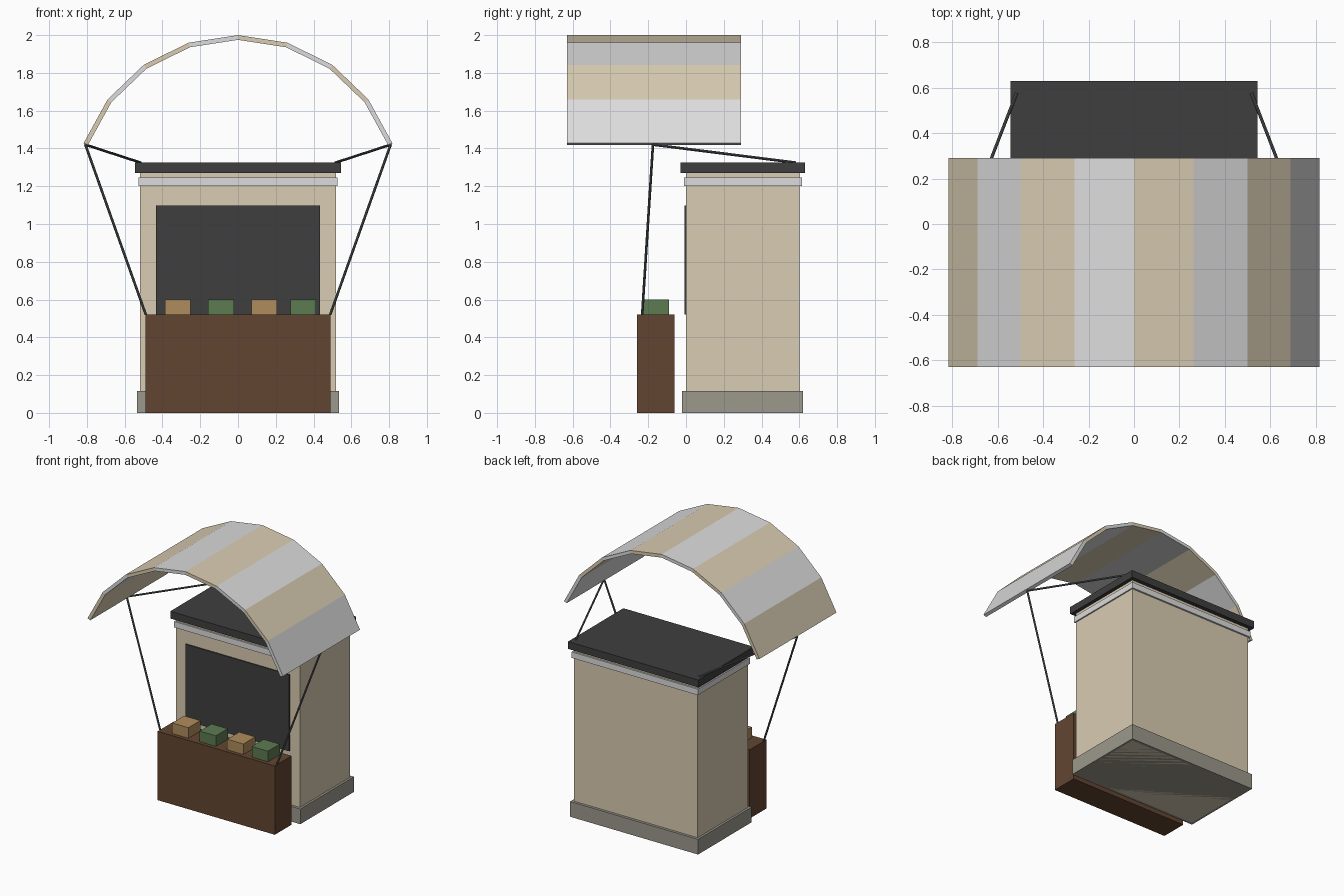
import bpy, bmesh, math
from mathutils import Vector

if "Cube" in bpy.data.objects:
    bpy.data.objects.remove(bpy.data.objects["Cube"])


def mat(name, r, g, b):
    m = bpy.data.materials.new(name)
    lin = [((c / 255 + 0.055) / 1.055) ** 2.4 for c in (r, g, b)]
    m.diffuse_color = (*lin, 1)
    m.use_nodes = True
    m.node_tree.nodes["Principled BSDF"].inputs["Base Color"].default_value = m.diffuse_color
    return m


TAN = mat("tan", 217, 204, 178)
PALE = mat("pale_grey", 220, 220, 221)
DARK = mat("charcoal", 62, 62, 62)
BROWN = mat("dark_wood", 98, 69, 49)
STONE = mat("stone", 156, 152, 140)
CRATE = mat("crate_wood", 175, 140, 92)
GREEN = mat("green", 92, 123, 81)
METAL = mat("metal", 90, 93, 96)


def finish(name, bm, material):
    bmesh.ops.recalc_face_normals(bm, faces=bm.faces)
    me = bpy.data.meshes.new(name)
    bm.to_mesh(me)
    bm.free()
    me.materials.append(material)
    ob = bpy.data.objects.new(name, me)
    bpy.context.collection.objects.link(ob)
    return ob


def box(name, x, y, z, material):
    bm = bmesh.new()
    bmesh.ops.create_cube(bm, size=1)
    for v in bm.verts:
        v.co = [(lo + hi) / 2 + c * (hi - lo) for c, (lo, hi) in zip(v.co, (x, y, z))]
    return finish(name, bm, material)


def rod(name, a, b, radius, material):
    a, b = Vector(a), Vector(b)
    bm = bmesh.new()
    bmesh.ops.create_cone(bm, cap_ends=True, segments=8, radius1=radius,
                          radius2=radius, depth=(b - a).length)
    ob = finish(name, bm, material)
    ob.location = (a + b) / 2
    ob.rotation_euler = (b - a).to_track_quat('Z', 'Y').to_euler()
    return ob


# Kiosk body
box("body", (-0.518, 0.518), (0, 0.6), (0, 1.27), TAN)
box("plinth", (-0.535, 0.535), (-0.02, 0.62), (0, 0.115), STONE)
box("trim_band", (-0.528, 0.528), (-0.01, 0.613), (1.2, 1.245), PALE)
box("roof_slab", (-0.545, 0.545), (-0.03, 0.63), (1.27, 1.325), DARK)
box("serving_opening", (-0.433, 0.433), (-0.009, 0.0), (0.52, 1.098), DARK)

# Counter with crates
box("counter", (-0.49, 0.49), (-0.26, -0.06), (0, 0.52), BROWN)
for i, x in enumerate((-0.32, -0.09, 0.14, 0.345)):
    box(f"crate_{i + 1}", (x - 0.0675, x + 0.0675), (-0.232, -0.09), (0.52, 0.6),
        GREEN if i % 2 else CRATE)

# Arched striped canopy: eight flat strips
R_OUT, R_IN, CZ = 0.87, 0.845, 1.13
for i in range(8):
    angles = [math.radians(-70 + 17.5 * k) for k in (i, i + 1)]
    ring = [(r * math.sin(a), CZ + r * math.cos(a))
            for r, a in ((R_OUT, angles[0]), (R_OUT, angles[1]),
                         (R_IN, angles[1]), (R_IN, angles[0]))]
    bm = bmesh.new()
    face = bm.faces.new([bm.verts.new((x, -0.63, z)) for x, z in ring])
    ext = bmesh.ops.extrude_face_region(bm, geom=[face])
    new = [g for g in ext["geom"] if isinstance(g, bmesh.types.BMVert)]
    bmesh.ops.translate(bm, verts=new, vec=(0, 0.92, 0))
    finish(f"canopy_strip_{i + 1}", bm, PALE if i % 2 else TAN)

# Canopy struts on both sides
for s, side in ((-1, "left"), (1, "right")):
    top = (s * 0.808, -0.175, 1.42)
    rod(f"front_strut_{side}", (s * 0.488, -0.232, 0.52), top, 0.007, METAL)
    rod(f"rear_strut_{side}", (s * 0.516, 0.58, 1.325), top, 0.007, METAL)
